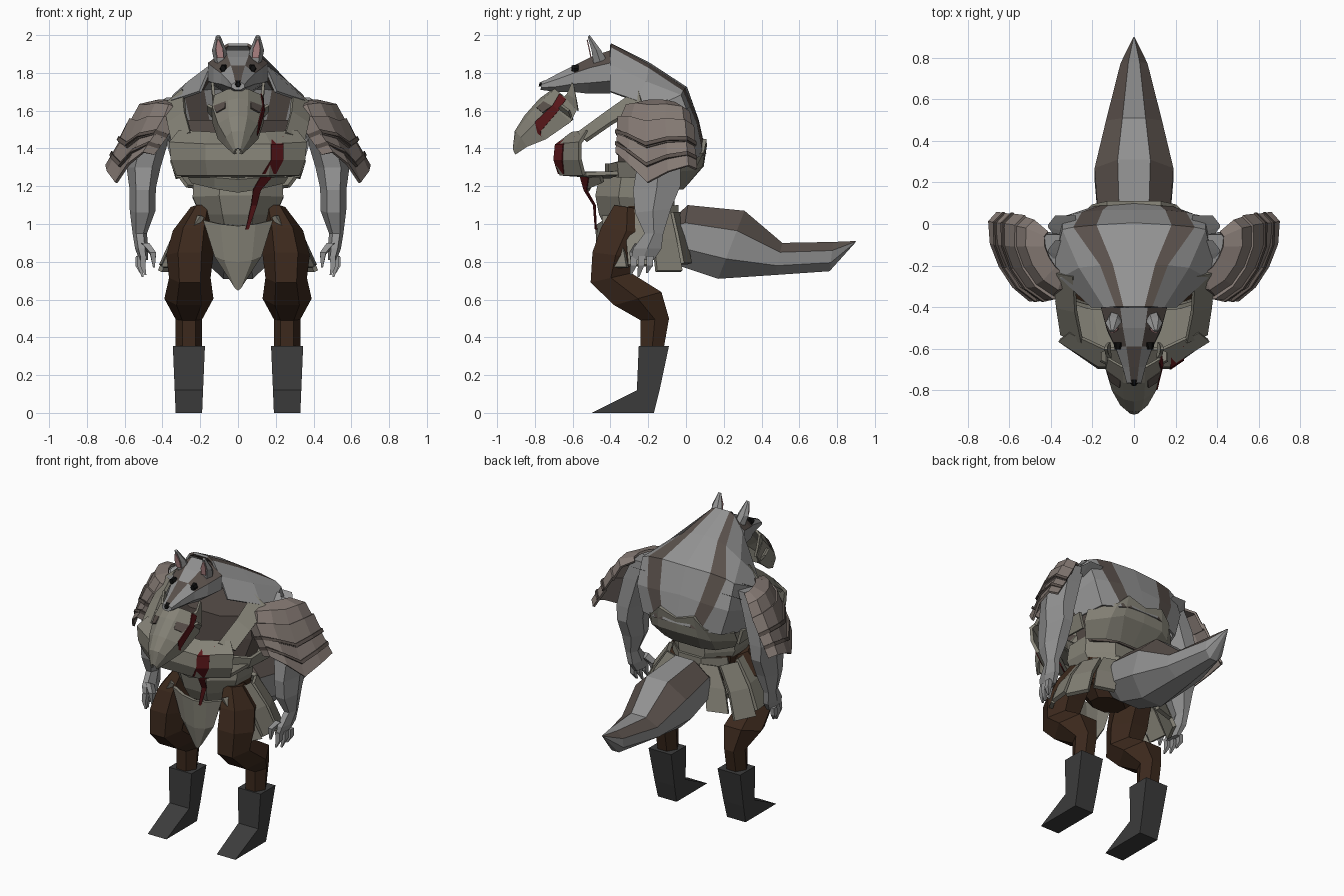
import bpy, bmesh
from math import sin, cos, pi, radians
from mathutils import Vector

def mat(name, r, g, b):
    m = bpy.data.materials.new(name)
    m.diffuse_color = (r, g, b, 1)
    return m

FUR = mat("fur", .29, .29, .29)
STRIPE = mat("stripe", .10, .08, .07)
BONE = mat("bone", .23, .22, .18)
HIDE = mat("leather", .23, .19, .17)
PANTS = mat("trousers", .045, .022, .012)
BOOT = mat("boot", .045, .045, .045)
RED = mat("red", .10, .008, .01)
PINK = mat("pink", .5, .27, .27)
BLACK = mat("black", .005, .005, .005)

def loft(name, rows, mats, closed=True, caps=True, pick=None, thick=0):
    """Skin rows of points; pick(i, j) selects the material of a face."""
    bm = bmesh.new()
    vs = [[bm.verts.new(p) for p in r] for r in rows]
    n = len(rows[0])
    for i in range(len(rows) - 1):
        for j in range(n if closed else n - 1):
            k = (j + 1) % n
            f = bm.faces.new((vs[i][j], vs[i][k], vs[i + 1][k], vs[i + 1][j]))
            f.material_index = pick(i, j) if pick else 0
    if closed and caps:
        bm.faces.new(vs[0])
        bm.faces.new(vs[-1])
    bmesh.ops.recalc_face_normals(bm, faces=bm.faces)
    me = bpy.data.meshes.new(name)
    bm.to_mesh(me)
    bm.free()
    for m in mats:
        me.materials.append(m)
    ob = bpy.data.objects.new(name, me)
    bpy.context.collection.objects.link(ob)
    if thick:
        md = ob.modifiers.new("thickness", 'SOLIDIFY')
        md.thickness = thick
        md.offset = 0
    return ob

def ring(f, b, hw, cx=0, n=8):
    """Faceted section between a front and a back (y, z) point."""
    k = 1 / cos(pi / n)
    kx = k if n % 4 == 0 else 1
    pts = []
    for j in range(n):
        t = 2 * pi * (j + .5) / n
        c = cos(t) * k
        pts.append((cx + hw * sin(t) * kx, (f[0] + b[0]) / 2 + (f[0] - b[0]) / 2 * c,
                    (f[1] + b[1]) / 2 + (f[1] - b[1]) / 2 * c))
    return pts

def sym(half):
    """Mirror a half row that starts on the centre line."""
    return [(-x, y, z) for x, y, z in half[:0:-1]] + list(half)

def flip(rows, s):
    return [[(s * p[0], p[1], p[2]) for p in r] for r in rows]

# Tail with two dark bands on top
loft("tail", [ring(*r) for r in [
    ((-.14, .86), (-.08, 1.02), .13), ((-.04, .78), (.01, 1.10), .17),
    ((.17, .71), (.31, 1.07), .19), ((.47, .73), (.51, .90), .135),
    ((.76, .75), (.78, .905), .065), ((.895, .90), (.90, .91), .004)]],
    [FUR, STRIPE], pick=lambda i, j: int(j in (2, 4)))

# Hunched fur back, an open shell with two stripes
back = [
    [(0, -.40, 1.95), (.05, -.40, 1.95), (.085, -.40, 1.93), (.14, -.40, 1.84), (.20, -.40, 1.70)],
    [(0, -.20, 1.85), (.10, -.20, 1.84), (.16, -.20, 1.82), (.26, -.21, 1.75), (.35, -.26, 1.65)],
    [(0, .00, 1.72), (.18, -.01, 1.715), (.29, -.02, 1.70), (.34, -.03, 1.68), (.38, -.20, 1.60)],
    [(0, .06, 1.55), (.15, .06, 1.54), (.25, .05, 1.53), (.34, .03, 1.52), (.38, -.18, 1.46)],
    [(0, .10, 1.37), (.10, .10, 1.37), (.17, .085, 1.36), (.29, .04, 1.35), (.34, -.14, 1.32)]]
loft("fur_back", [sym(r) for r in back], [FUR, STRIPE], closed=False,
     pick=lambda i, j: int(j in (2, 5)), thick=.015)

# Head
def face_mat(i, j):
    return int((i < 2 and j == 3) or (i >= 2 and j in (2, 4)))
loft("head", [ring(*r) for r in [
    ((-.77, 1.71), (-.765, 1.75), .035), ((-.69, 1.70), (-.69, 1.79), .055),
    ((-.60, 1.70), (-.59, 1.84), .09), ((-.52, 1.69), (-.50, 1.885), .13),
    ((-.40, 1.69), (-.40, 1.92), .16)]], [FUR, STRIPE], pick=face_mat)
loft("nose", [ring((-.78, 1.728), (-.775, 1.748), .012, n=6),
              ring((-.755, 1.725), (-.75, 1.76), .022, n=6)], [BLACK])

# Skull mask hanging under the snout: ridged front, open behind
mask = [[(0, -.70, 1.71), (.05, -.69, 1.71), (.12, -.65, 1.68), (.125, -.58, 1.60)],
        [(0, -.77, 1.66), (.05, -.76, 1.65), (.13, -.70, 1.62), (.13, -.61, 1.54)],
        [(0, -.85, 1.57), (.045, -.84, 1.56), (.10, -.80, 1.53), (.10, -.74, 1.45)],
        [(0, -.90, 1.49), (.03, -.895, 1.485), (.06, -.87, 1.46), (.06, -.84, 1.41)],
        [(0, -.91, 1.40), (.01, -.91, 1.395), (.015, -.908, 1.385), (.015, -.90, 1.37)]]
loft("skull_mask", [sym(r) for r in mask], [BONE], closed=False, thick=.014)

# Chest plate, belly plates, loin plate, back plate
def band(name, rows, m=BONE, thick=.02):
    return loft(name, [sym(r) for r in rows], [m], closed=False, thick=thick)
band("chest_plate", [
    [(0, -.60, 1.48), (.14, -.60, 1.48), (.31, -.52, 1.49)],
    [(0, -.68, 1.42), (.17, -.68, 1.42), (.36, -.56, 1.43)],
    [(0, -.69, 1.34), (.17, -.69, 1.34), (.35, -.56, 1.34)],
    [(0, -.66, 1.26), (.16, -.66, 1.26), (.32, -.54, 1.26)]])
band("chest_underside", [
    [(0, -.65, 1.265), (.16, -.65, 1.265), (.32, -.53, 1.265)],
    [(0, -.42, 1.25), (.20, -.40, 1.25), (.33, -.36, 1.27)]])
band("waist_side_band", [
    [(0, -.42, 1.32), (.22, -.40, 1.32), (.35, -.36, 1.33), (.35, -.1, 1.34)],
    [(0, -.42, 1.25), (.20, -.40, 1.25), (.32, -.35, 1.25), (.32, -.1, 1.24)]])
band("upper_belly_plate", [
    [(0, -.55, 1.24), (.12, -.54, 1.25), (.26, -.45, 1.25)],
    [(0, -.52, 1.17), (.12, -.51, 1.19), (.24, -.44, 1.22)]])
band("loin_plate", [
    [(0, -.47, .99), (.09, -.46, 1.0), (.18, -.43, 1.02)],
    [(0, -.46, .80), (.07, -.45, .81), (.12, -.43, .83)],
    [(0, -.43, .65), (.012, -.43, .66), (.02, -.42, .68)]])
band("back_plate", [
    [(0, .10, 1.41), (.13, .10, 1.45), (.20, .085, 1.38), (.33, -.05, 1.34)],
    [(0, .085, 1.31), (.15, .08, 1.31), (.22, .04, 1.29), (.33, -.08, 1.28)],
    [(0, -.02, 1.19), (.10, -.02, 1.19), (.19, -.05, 1.19), (.27, -.14, 1.20)]])
loft("belly", [ring(*r) for r in [
    ((-.46, 1.25), (-.06, 1.25), .235), ((-.48, 1.15), (-.06, 1.13), .24),
    ((-.46, 1.05), (-.06, 1.05), .20), ((-.42, .97), (-.10, .97), .16)]], [BONE])
loft("torso", [ring(*r) for r in [
    ((-.36, 1.55), (-.02, 1.55), .27), ((-.36, 1.40), (.02, 1.38), .28),
    ((-.36, 1.22), (-.05, 1.20), .22)]], [STRIPE])
loft("hips", [ring(*r) for r in [
    ((-.40, 1.10), (-.07, 1.10), .22), ((-.40, .97), (-.08, .95), .20),
    ((-.34, .88), (-.16, .87), .11)]], [PANTS])
loft("belt", [ring((-.43, 1.08), (-.04, 1.10), .205), ring((-.43, 1.03), (-.04, 1.04), .21)], [BONE])

# Red paint stripes on the armour and mask
def stripe(name, pts):
    loft(name, pts, [RED], closed=False, thick=.006)
stripe("chest_paint", [[(.18, -.605, 1.47), (.24, -.575, 1.47)], [(.175, -.692, 1.42), (.24, -.65, 1.42)],
                       [(.175, -.70, 1.34), (.24, -.655, 1.34)], [(.13, -.675, 1.265), (.20, -.645, 1.265)]])
stripe("belly_paint", [[(.12, -.56, 1.25), (.18, -.515, 1.25)], [(.08, -.54, 1.18), (.12, -.525, 1.18)],
                       [(.07, -.49, 1.1), (.10, -.48, 1.1)], [(.04, -.48, .97), (.055, -.475, .97)]])
stripe("mask_paint", [[(.122, -.67, 1.69), (.133, -.635, 1.66)], [(.133, -.705, 1.63), (.14, -.675, 1.60)],
                      [(.11, -.80, 1.54), (.11, -.77, 1.49)], [(.10, -.785, 1.48), (.10, -.765, 1.465)]])

# Paired parts
for s, side in ((1, "right"), (-1, "left")):
    def pair(name, rings, mats, n=8, **kw):
        rows = [ring(f, b, hw, cx, n) for f, b, hw, cx in rings]
        return loft(f"{side}_{name}", flip(rows, s), mats, **kw)

    def sheet(name, rows, m, thick=.015):
        return loft(f"{side}_{name}", flip(rows, s), [m], closed=False, thick=thick)

    # Legs and boots
    pair("leg", [
        ((-.38, 1.10), (-.24, 1.08), .06, .19), ((-.45, .98), (-.18, .95), .11, .235),
        ((-.495, .85), (-.25, .82), .125, .255), ((-.505, .69), (-.29, .74), .11, .255),
        ((-.38, .57), (-.13, .64), .13, .26), ((-.24, .49), (-.09, .50), .07, .26),
        ((-.24, .34), (-.12, .33), .07, .26)], [PANTS], n=6)
    boot = [[(x, y, z) for x, y in ((a, f), (b, f), (b, k), (a, k))] for a, b, f, k, z in
            ((.175, .345, -.25, -.09, .355), (.185, .335, -.26, -.14, .12))]
    boot.append([(.19, -.50, .0), (.33, -.50, .0), (.33, -.17, 0), (.19, -.17, 0)])
    loft(f"{side}_boot", flip(boot, s), [BOOT])

    # Arm, hand and fingers
    pair("arm", [
        ((-.27, 1.61), (-.05, 1.63), .085, .40), ((-.29, 1.50), (-.04, 1.50), .10, .45),
        ((-.26, 1.30), (-.03, 1.30), .09, .50), ((-.28, 1.18), (-.03, 1.20), .07, .505),
        ((-.27, 1.06), (-.08, 1.08), .068, .505), ((-.22, .95), (-.12, .95), .038, .52),
        ((-.28, .87), (-.13, .87), .035, .51), ((-.29, .81), (-.17, .81), .023, .50)], [FUR], n=6)
    for i, (y, x, z) in enumerate(((-.275, .49, .73), (-.235, .505, .72), (-.19, .515, .74))):
        pair(f"finger_{i}", [((y - .018, .83), (y + .018, .83), .016, x + .01),
                             ((y - .02, .78), (y + .014, .78), .014, x + .015),
                             ((y - .022, z), (y - .012, z), .005, x)], [FUR], n=4)
    pair("thumb", [((-.27, .90), (-.23, .88), .02, .49), ((-.30, .85), (-.26, .84), .016, .45),
                   ((-.29, .77), (-.28, .77), .005, .445)], [FUR], n=4)

    # Layered shoulder guard with dark trim, turned forward, lower edge pointed
    out, tan = Vector((.76, -.42, .46)), Vector((.46, .89, 0))
    def arc(x, y, z, ro, ry, lift=0):
        c = Vector((x, y, z))
        return [tuple(c + out * ro * cos(a) + tan * sin(a) * ry
                      + Vector((0, 0, lift * abs(sin(a)) * (1 if a > 0 else 1.6))))
                for a in map(radians, (-100, -65, -30, 0, 30, 65, 100))]
    sheet("shoulder_cap", [arc(.37, -.14, 1.63, .05, .11), arc(.41, -.15, 1.58, .10, .18, .02),
                           arc(.45, -.16, 1.46, .115, .21, .04)], HIDE)
    sheet("shoulder_guard_mid", [arc(.44, -.16, 1.49, .12, .215, .04), arc(.50, -.16, 1.35, .115, .225, .07)], HIDE)
    sheet("shoulder_trim", [arc(.49, -.16, 1.375, .125, .23, .07), arc(.50, -.16, 1.355, .125, .23, .07)], STRIPE)
    sheet("shoulder_guard_low", [arc(.49, -.16, 1.36, .11, .22, .07), arc(.565, -.16, 1.17, .105, .235, .13)], HIDE)
    sheet("shoulder_trim_low", [arc(.53, -.16, 1.27, .117, .232, .1), arc(.54, -.16, 1.25, .117, .232, .1)], STRIPE)

    # Chest strap over the shoulder
    sheet("strap", [[(.25, -.57, 1.48), (.35, -.53, 1.44)], [(.28, -.42, 1.59), (.37, -.40, 1.53)],
                    [(.29, -.25, 1.71), (.385, -.23, 1.63)]], BONE, .02)
    # Fur tufts at the shoulder
    for i, (y, z) in enumerate(((-.01, 1.60), (-.13, 1.64))):
        pair(f"fur_tuft_{i}", [((y - .05, z - .03), (y + .05, z + .03), .05, .33),
                               ((y - .005, z), (y + .005, z + .005), .005, .41)], [FUR], n=4)

    # Ear, eye, mask eye socket and horns
    pair("ear", [((-.49, 1.85), (-.42, 1.87), .036, .09), ((-.50, 1.92), (-.45, 1.92), .038, .10),
                 ((-.52, 1.99), (-.51, 2.0), .012, .105)], [FUR], n=6)
    sheet("ear_inside", [[(.075, -.503, 1.88), (.11, -.503, 1.88)], [(.08, -.513, 1.93), (.118, -.513, 1.93)],
                         [(.10, -.523, 1.975), (.11, -.523, 1.975)]], PINK, .006)
    pair("eye", [((-.605, 1.81), (-.605, 1.84), .014, .08), ((-.57, 1.80), (-.57, 1.845), .022, .075)],
         [BLACK], n=6)
    sheet("mask_socket", [[(.06, -.75, 1.645), (.125, -.705, 1.62)], [(.065, -.785, 1.61), (.11, -.755, 1.585)]],
          STRIPE, .02)
    sheet("mask_horn", [[(.115, -.65, 1.67), (.12, -.57, 1.60)], [(.13, -.63, 1.69), (.13, -.58, 1.66)],
                        [(.135, -.605, 1.75), (.135, -.595, 1.74)]], BONE)
    sheet("mask_cheek", [[(.12, -.68, 1.61), (.12, -.60, 1.55)], [(.16, -.66, 1.63), (.16, -.62, 1.60)]], BONE)

    # Hanging hip plates: top centre, bottom centre, direction, half widths
    for i, (t, b, d, wt, wb) in enumerate((
            ((.21, -.40, 1.04), (.36, -.37, .77), (.5, .85, 0), .045, .07),
            ((.23, -.27, 1.07), (.40, -.24, .78), (.1, 1, 0), .06, .065),
            ((.22, -.14, 1.06), (.38, -.09, .75), (-.45, .9, 0), .06, .075),
            ((.13, -.06, 1.06), (.24, .0, .79), (-.95, .3, 0), .06, .07))):
        t, b, d = Vector(t), Vector(b), Vector(d).normalized()
        m = t.lerp(b, .5) + Vector((.015, 0, .01))
        sheet(f"hip_plate_{i}", [[tuple(p - d * w), tuple(p + d * w)]
                                 for p, w in ((t, wt), (m, (wt + wb) / 2), (b, wb))], BONE, .025)
